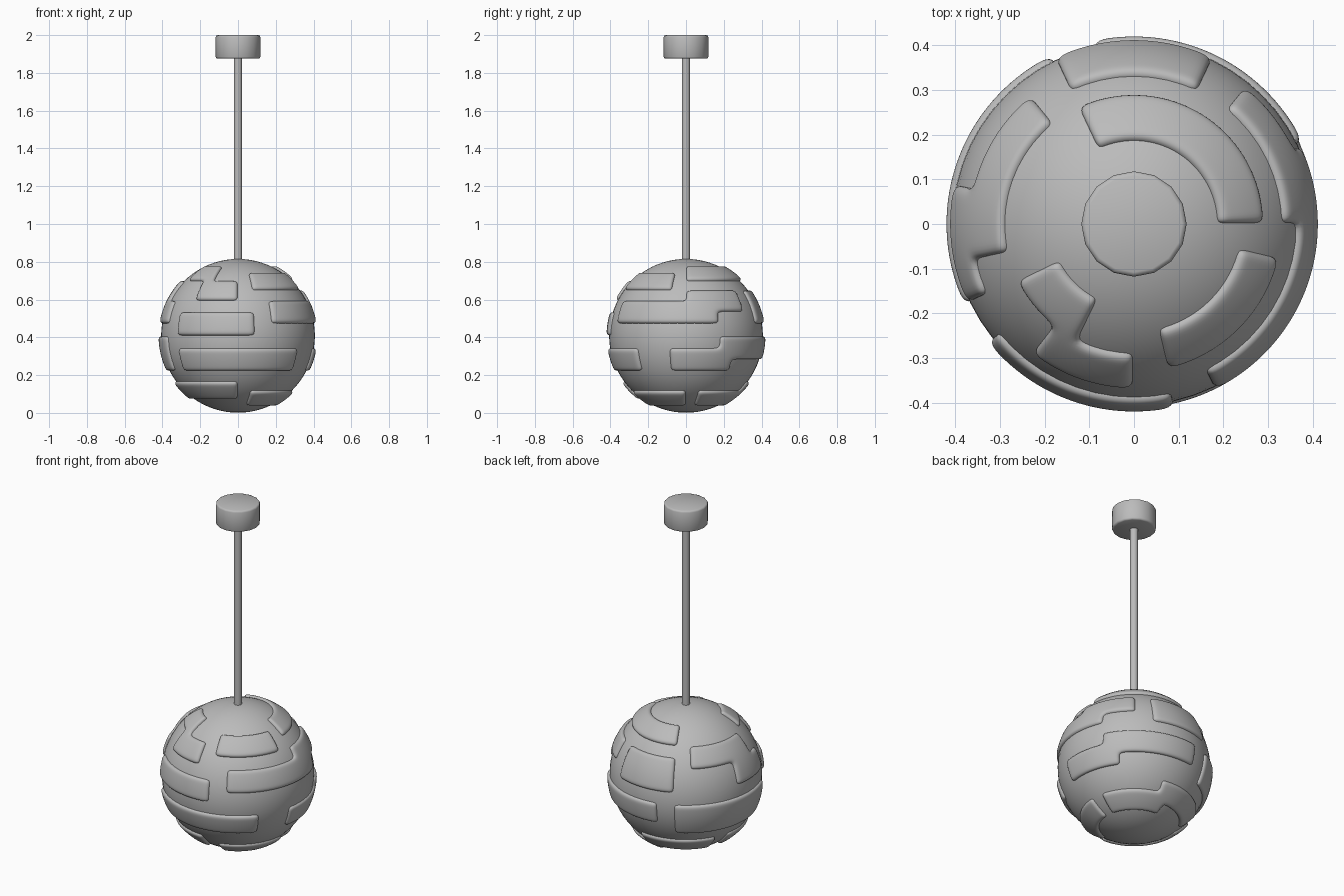
import bpy, bmesh
from math import sin, cos, pi, radians

if "Cube" in bpy.data.objects:
    bpy.data.objects.remove(bpy.data.objects["Cube"], do_unlink=True)

GREY = (0.5, 0.5, 0.5, 1)
mat = bpy.data.materials.new("plain_grey")
mat.use_nodes = True
mat.diffuse_color = GREY
mat.node_tree.nodes["Principled BSDF"].inputs["Base Color"].default_value = GREY

CENTRE = 0.408      # globe centre height
RADIUS = 0.407      # globe radius
SEGS, RINGS = 28, 20  # cell layout of the raised panels


def make_object(name, bm):
    mesh = bpy.data.meshes.new(name)
    bm.to_mesh(mesh)
    bm.free()
    ob = bpy.data.objects.new(name, mesh)
    bpy.context.collection.objects.link(ob)
    mesh.materials.append(mat)
    for p in mesh.polygons:
        p.use_smooth = True
    return ob


def lathe(name, profile, sides):
    """Spin a (radius, z) profile and cap both ends."""
    bm = bmesh.new()
    loops = []
    for r, z in profile:
        loops.append([bm.verts.new((r * cos(2 * pi * i / sides),
                                    r * sin(2 * pi * i / sides), z))
                      for i in range(sides)])
    for a, b in zip(loops, loops[1:]):
        for i in range(sides):
            j = (i + 1) % sides
            bm.faces.new((a[i], a[j], b[j], b[i]))
    bm.faces.new(loops[0][::-1])
    bm.faces.new(loops[-1])
    ob = make_object(name, bm)
    bpy.ops.object.select_all(action='DESELECT')
    ob.select_set(True)
    bpy.context.view_layer.objects.active = ob
    bpy.ops.object.shade_smooth_by_angle(angle=radians(50))
    return ob


def panel(name, blocks, fine=2, inner=0.385, outer=0.422):
    """Raised panel: union of (seg0, seg1, ring0, ring1) blocks of globe cells."""
    cells = set()
    for s0, s1, r0, r1 in blocks:
        cells |= {(s, r) for s in range(s0 * fine, s1 * fine)
                  for r in range(r0 * fine, r1 * fine)}
    bm = bmesh.new()
    verts = {}

    def vert(s, r):
        if (s, r) not in verts:
            a = 2 * pi * s / (SEGS * fine)    # turns from the front to the left side
            lat = pi * r / (RINGS * fine)
            verts[s, r] = bm.verts.new((inner * cos(lat) * sin(a),
                                        -inner * cos(lat) * cos(a),
                                        CENTRE + inner * sin(lat)))
        return verts[s, r]

    for s, r in sorted(cells):
        bm.faces.new((vert(s, r), vert(s + 1, r), vert(s + 1, r + 1), vert(s, r + 1)))
    ob = make_object(name, bm)
    solid = ob.modifiers.new("thickness", 'SOLIDIFY')
    solid.thickness = outer - inner
    solid.offset = 1
    sub = ob.modifiers.new("rounding", 'SUBSURF')
    sub.levels = sub.render_levels = 2
    return ob


# Ceiling mount and hanging rod
lathe("ceiling_mount", [(0.108, 1.875), (0.115, 1.878), (0.118, 1.885),
                        (0.118, 1.99), (0.115, 1.997), (0.108, 2.0)], 16)
lathe("hanging_rod", [(0.022, 0.78), (0.022, 1.88)], 16)

# Globe
bm = bmesh.new()
bmesh.ops.create_uvsphere(bm, u_segments=56, v_segments=40, radius=RADIUS)
bmesh.ops.translate(bm, verts=bm.verts, vec=(0, 0, CENTRE))
make_object("globe", bm)

# Raised panels, from the top of the globe downwards
panel("top_back_panel", [(7, 16, 5, 7)])
panel("top_front_panel", [(-5, -2, 5, 7), (-3, 0, 3, 5)])
panel("upper_front_left_panel", [(1, 6, 4, 6)])
panel("upper_right_panel", [(17, 22, 3, 5), (20, 23, 1, 3)])
panel("upper_back_panel", [(12, 16, 1, 4)])
panel("upper_left_panel", [(2, 9, 1, 3), (7, 11, 2, 4)])
panel("middle_front_panel", [(-4, 1, 0, 2)])
panel("middle_left_panel", [(6, 10, -3, -1), (9, 15, -2, 0)])
panel("middle_right_panel", [(16, 23, -3, 0)])
panel("lower_front_panel", [(-4, 4, -3, -1)])
panel("bottom_front_right_panel", [(20, 28, -6, -4)])
panel("bottom_front_left_panel", [(1, 7, -7, -5)])
panel("bottom_back_panel", [(8, 14, -7, -5), (13, 19, -6, -4)])
